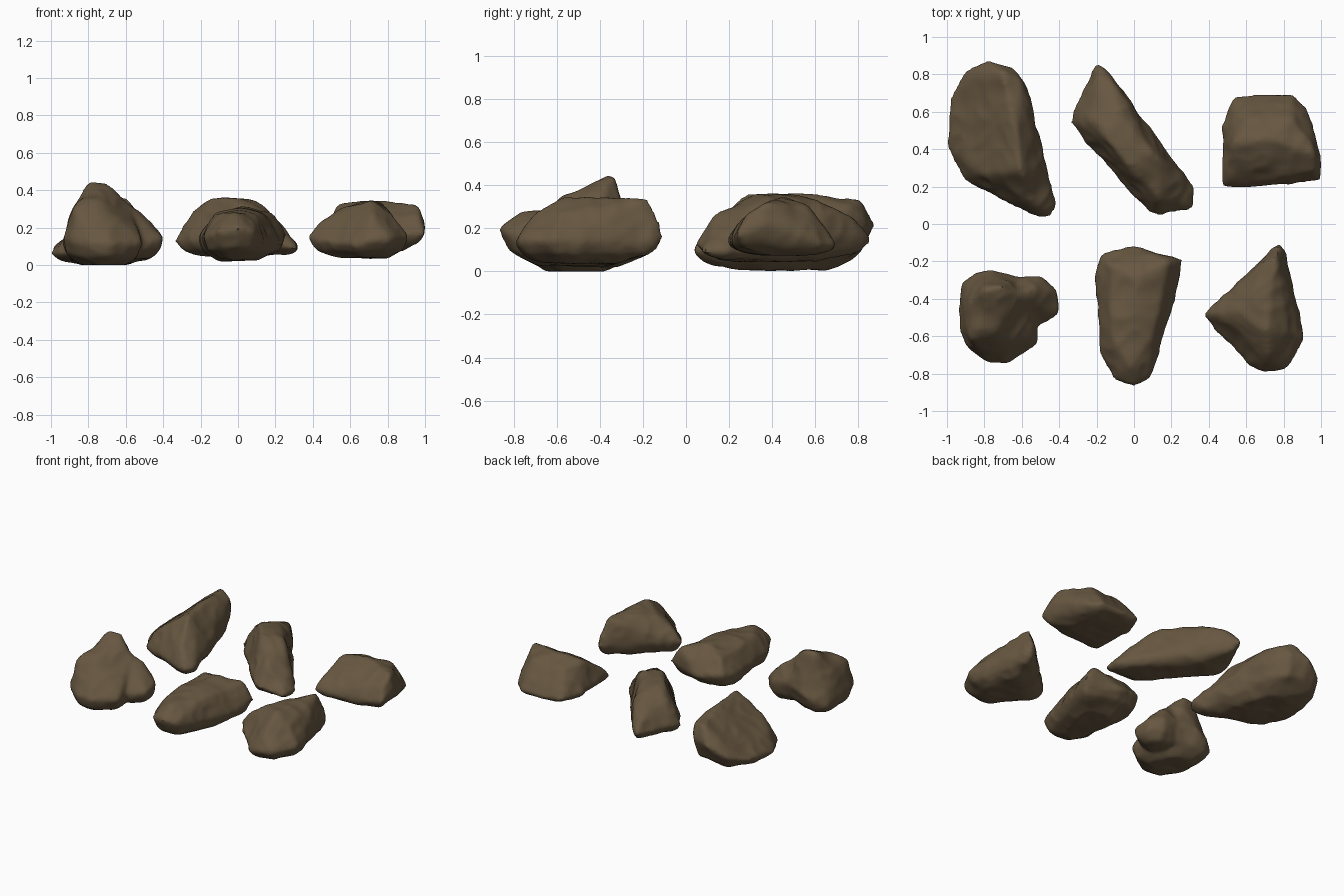
import bpy, bmesh, math
from mathutils import Vector, noise

cube = bpy.data.objects.get("Cube")
if cube:
    bpy.data.objects.remove(cube, do_unlink=True)

# One earthy stone colour for every rock
STONE = (0.135, 0.095, 0.052, 1)
stone = bpy.data.materials.new("brown_stone")
stone.use_nodes = True
stone.diffuse_color = STONE
shader = stone.node_tree.nodes["Principled BSDF"]
shader.inputs["Base Color"].default_value = STONE
shader.inputs["Roughness"].default_value = 0.9


def add_lump(bm, girdle, crest, base):
    """Convex chunk: widest girdle, raised crest and a shrunken belly."""
    girdle = [Vector(p) for p in girdle]
    middle = sum(girdle, Vector()) / len(girdle)
    points = girdle + [Vector(p) for p in crest]
    for p in girdle:
        q = p.lerp(middle, 0.5)
        points.append(Vector((q.x, q.y, base)))
        # Rounded underside between the girdle and the belly
        q = p.lerp(middle, 0.13)
        points.append(Vector((q.x, q.y, p.z + (base - p.z) * 0.6)))
    verts = [bm.verts.new(p) for p in points]
    hull = bmesh.ops.convex_hull(bm, input=verts)
    spare = {v for v in hull["geom_interior"] + hull["geom_unused"]
             if isinstance(v, bmesh.types.BMVert)}
    bmesh.ops.delete(bm, geom=list(spare), context="VERTS")


def rock(name, *lumps):
    """Fuse the chunks, wear down their edges and roughen the surface."""
    mesh = bpy.data.meshes.new(name)
    bm = bmesh.new()
    for lump in lumps:
        add_lump(bm, *lump)
    bm.to_mesh(mesh)
    bm.free()
    obj = bpy.data.objects.new(name, mesh)
    bpy.context.collection.objects.link(obj)

    remesh = obj.modifiers.new("fuse", "REMESH")
    remesh.mode = "VOXEL"
    remesh.voxel_size = 0.016
    graph = bpy.context.evaluated_depsgraph_get()
    fused = bpy.data.meshes.new_from_object(obj.evaluated_get(graph))
    obj.modifiers.clear()
    obj.data = fused
    bpy.data.meshes.remove(mesh)
    fused.name = name

    bm = bmesh.new()
    bm.from_mesh(fused)
    for _ in range(4):
        bmesh.ops.smooth_vert(bm, verts=bm.verts, factor=0.5, use_axis_x=True,
                              use_axis_y=True, use_axis_z=True)
    bm.normal_update()
    moves = []
    for v in bm.verts:
        broad = noise.noise(v.co * 6)
        chips = 0.25 - abs(noise.noise(v.co * 9 + Vector((3, 1, 7))))
        moves.append(v.normal * (0.003 + 0.011 * broad + 0.012 * chips))
    for v, move in zip(bm.verts, moves):
        v.co += move
        v.co.z = max(v.co.z, 0)
    bm.to_mesh(fused)
    bm.free()

    fused.materials.clear()
    fused.materials.append(stone)
    bpy.ops.object.select_all(action="DESELECT")
    obj.select_set(True)
    bpy.context.view_layer.objects.active = obj
    bpy.ops.object.shade_smooth_by_angle(angle=math.radians(40))


# Back row, from -x to +x
rock("broad_rock", (
    [(-.91, .82, .14), (-.78, .87, .22), (-.65, .84, .23), (-.57, .72, .2),
     (-.48, .3, .17), (-.42, .1, .1), (-.45, .03, .09), (-.56, .06, .1),
     (-.72, .13, .09), (-.92, .25, .06), (-1, .4, .06), (-.98, .68, .1)],
    [(-.7, .81, .33), (-.6, .77, .3), (-.63, .48, .37), (-.6, .28, .36),
     (-.51, .25, .25), (-.54, .12, .22), (-.8, .27, .23), (-.86, .5, .17),
     (-.85, .76, .21)],
    .01))

rock("long_rock", (
    [(-.2, .87, .14), (-.12, .79, .16), (.05, .56, .15), (.15, .41, .16),
     (.21, .31, .13), (.32, .19, .09), (.32, .09, .09), (.16, .04, .12),
     (.08, .06, .14), (-.03, .19, .13), (-.24, .48, .14), (-.34, .54, .13),
     (-.32, .62, .15)],
    [(-.2, .78, .24), (-.12, .77, .25), (-.24, .54, .29), (-.15, .46, .36),
     (-.06, .56, .34), (-.05, .34, .37), (.1, .38, .34), (.15, .33, .31),
     (.13, .14, .27), (.2, .17, .22)],
    .05))

rock("wedge_rock", (
    [(.47, .19, .14), (.47, .52, .13), (.52, .67, .13), (.68, .7, .12),
     (.85, .7, .12), (.92, .62, .13), (.94, .5, .19), (1, .36, .22),
     (1, .23, .17), (.75, .21, .13)],
    [(.53, .43, .32), (.74, .45, .35), (.97, .37, .32), (.97, .28, .27),
     (.55, .3, .26), (.85, .56, .3), (.6, .56, .3)],
    .08))

# Front row, from -x to +x
rock("peaked_rock", (
    [(-.92, -.31, .1), (-.85, -.26, .12), (-.76, -.25, .16), (-.62, -.28, .2),
     (-.52, -.53, .12), (-.51, -.64, .12), (-.63, -.69, .12), (-.67, -.75, .12),
     (-.78, -.74, .12), (-.89, -.66, .14), (-.94, -.56, .14)],
    [(-.79, -.35, .44), (-.71, -.33, .44), (-.8, -.46, .4), (-.67, -.42, .39),
     (-.74, -.57, .34), (-.87, -.62, .3), (-.88, -.42, .31), (-.58, -.42, .31)],
    0), (
    [(-.68, -.28, .2), (-.5, -.28, .18), (-.41, -.35, .16), (-.4, -.48, .14),
     (-.5, -.54, .13), (-.68, -.52, .13)],
    [(-.66, -.38, .38), (-.52, -.34, .28), (-.46, -.4, .22)],
    .04))

rock("blunt_rock", (
    [(-.18, -.16, .18), (0, -.11, .14), (.26, -.19, .16), (.22, -.38, .13),
     (.13, -.7, .14), (.08, -.83, .18), (0, -.87, .2), (-.1, -.84, .18),
     (-.18, -.7, .15), (-.19, -.45, .14), (-.21, -.28, .15)],
    [(-.13, -.22, .27), (.19, -.2, .27), (.03, -.28, .31), (.1, -.6, .27),
     (-.12, -.6, .27), (-.02, -.76, .28)],
    .03))

rock("pointed_rock", (
    [(.78, -.1, .16), (.6, -.33, .14), (.37, -.48, .15), (.42, -.55, .13),
     (.62, -.76, .11), (.7, -.8, .13), (.81, -.78, .14), (.91, -.62, .15),
     (.88, -.45, .14), (.84, -.3, .13), (.81, -.15, .14)],
    [(.76, -.16, .34), (.72, -.35, .34), (.45, -.48, .24), (.57, -.46, .31),
     (.83, -.58, .27), (.71, -.58, .34), (.72, -.7, .27)],
    .04))
